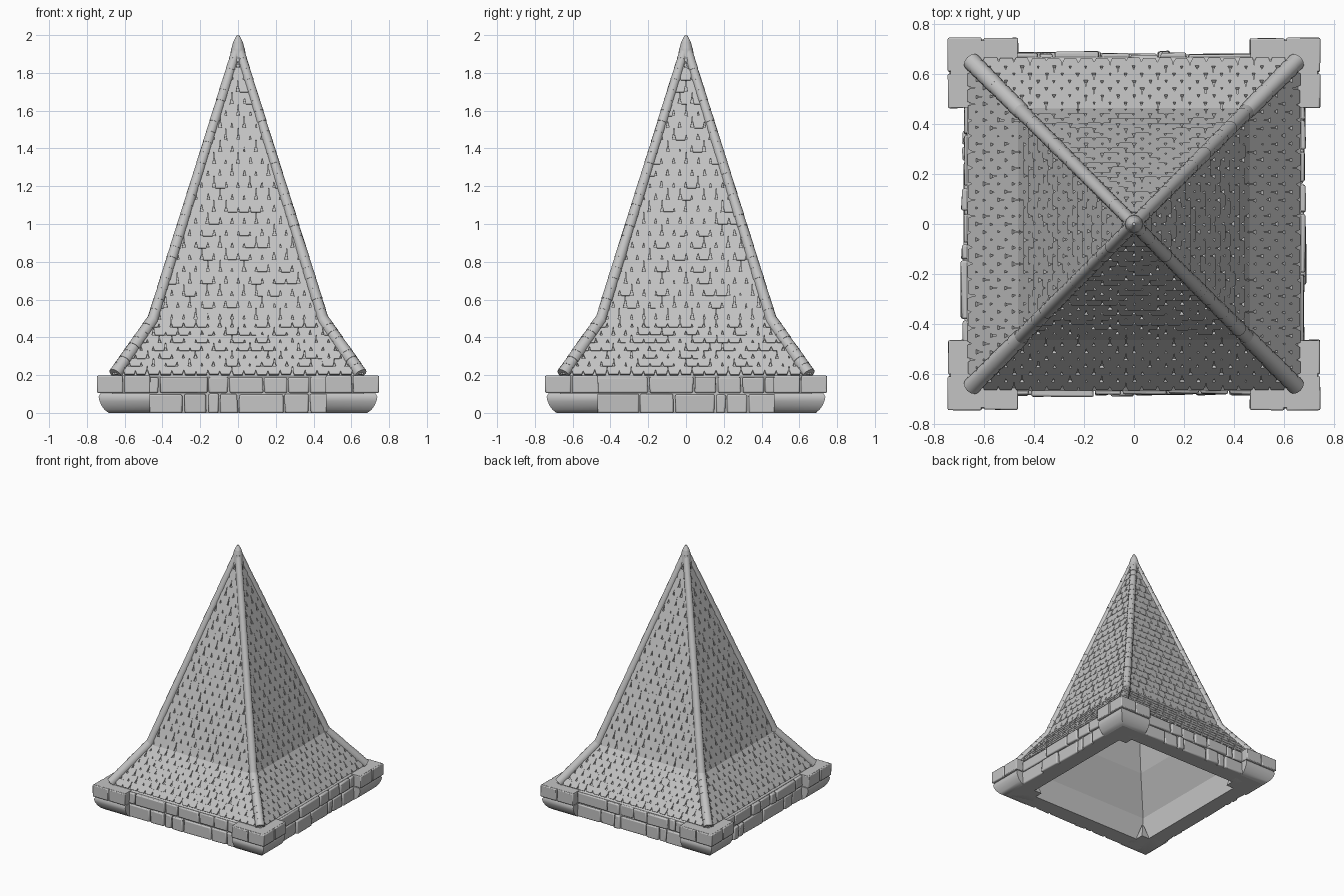
import bpy, bmesh, math, random
from mathutils import Matrix, Vector

random.seed(4)
if "Cube" in bpy.data.objects:
    bpy.data.objects.remove(bpy.data.objects["Cube"])

stone = bpy.data.materials.new("pale grey stone")
stone.use_nodes = True
GREY = (0.55, 0.55, 0.55, 1)
stone.diffuse_color = GREY
stone.node_tree.nodes["Principled BSDF"].inputs["Base Color"].default_value = GREY

TURNS = [Matrix.Rotation(k * math.pi / 2, 4, "Z") for k in range(4)]
EAVE, BREAK, APEX = (0.655, 0.2), (0.452, 0.49), (0.0, 1.95)


def finish(bm, name, bevel=0, smooth=False):
    bmesh.ops.recalc_face_normals(bm, faces=bm.faces)
    mesh = bpy.data.meshes.new(name)
    bm.to_mesh(mesh)
    bm.free()
    mesh.materials.append(stone)
    obj = bpy.data.objects.new(name, mesh)
    bpy.context.collection.objects.link(obj)
    if bevel:
        mod = obj.modifiers.new("worn edges", "BEVEL")
        mod.width, mod.segments = bevel, 2
    if smooth:
        bpy.ops.object.select_all(action="DESELECT")
        obj.select_set(True)
        bpy.context.view_layer.objects.active = obj
        bpy.ops.object.shade_smooth_by_angle(angle=math.radians(40))


def bridge(bm, a, b):
    for k in range(len(a)):
        j = (k + 1) % len(a)
        bm.faces.new((a[k], a[j], b[j], b[k]))


def square_shell(name, profile):
    """Sweep (half width, height) points round a square; zero width is a point."""
    bm = bmesh.new()
    rings = [[bm.verts.new(m @ Vector((h, -h, z))) for m in TURNS] for h, z in profile]
    for a, b in zip(rings, rings[1:]):
        bridge(bm, a, b)
    bmesh.ops.remove_doubles(bm, verts=bm.verts, dist=1e-5)
    finish(bm, name)


def block(bm, turn, lo, hi, wobble=0.004):
    """Slightly uneven stone box."""
    for v in bmesh.ops.create_cube(bm, size=2)["verts"]:
        corner = [h if c > 0 else l for c, l, h in zip(v.co, lo, hi)]
        shift = [random.uniform(-wobble, wobble) for _ in range(2)]
        v.co = turn @ (Vector(corner) + Vector((*shift, 0)))


def corner_stone(bm, turn, profile):
    """L-shaped corner stone built from (outer reach, height) layers."""
    side, back = 0.466, 0.56
    rings = []
    for o, z in profile:
        plan = [(side, -o), (o, -o), (o, -side), (back, -side), (back, -back), (side, -back)]
        rings.append([bm.verts.new(turn @ Vector((x, y, z))) for x, y in plan])
    for a, b in zip(rings, rings[1:]):
        bridge(bm, a, b)
    bm.faces.new(rings[0])
    bm.faces.new(rings[-1])


def tile_slope(bm, turn, start, end, rows, width, lift):
    """Rows of nearly flush tiles whose tapered lower ends leave notches."""
    (h0, z0), (h1, z1) = start, end
    normal = Vector((0, -(z1 - z0), h0 - h1)).normalized()

    def place(x, t, up):
        half = max(h0 + (h1 - h0) * t, 0)
        x = max(-half, min(half, x))
        return turn @ (Vector((x, -half, z0 + (z1 - z0) * t)) + normal * up)

    for r in range(rows):
        low, step = r / rows, 1 / rows
        half = h0 + (h1 - h0) * low
        count = int(half / width) + 2
        for c in range(-count, count + 1):
            x = (c + 0.5 * (r % 2)) * width + random.uniform(-0.003, 0.003)
            if abs(x) - width / 2 > half:
                continue
            full, tip = width * 0.5, width * random.uniform(0.33, 0.41)
            drop = low - step * random.uniform(0, 0.06)
            top = min(low + step * 1.02, 1)
            bend = low + step * random.uniform(0.45, 0.65)
            outline = [(-tip, drop), (tip, drop), (full, bend),
                       (full, top), (-full, top), (-full, bend)]
            thick = lift * random.uniform(0.94, 1.06)
            under = [bm.verts.new(place(x + dx, t, -0.004)) for dx, t in outline]
            over = [bm.verts.new(place(x + dx, t, thick * (1 - (t - low) / step * 0.15)))
                    for dx, t in outline]
            bm.faces.new(over)
            bridge(bm, under, over)


def ridge_run(bm, a, b, count, r0, r1):
    """Tapered round caps laid end over end from a up to b."""
    turn = (b - a).to_track_quat("Z", "Y").to_matrix().to_4x4()
    for i in range(count):
        mid = a.lerp(b, (i + 0.5) / count)
        r = (r0 + (r1 - r0) * i / count) * random.uniform(0.97, 1.03)
        bmesh.ops.create_cone(bm, cap_ends=True, segments=12, radius1=r, radius2=r * 0.94,
                              depth=(b - a).length / count * 1.12,
                              matrix=Matrix.Translation(mid) @ turn)


# Hollow roof shell standing on a square wall ring
square_shell("roof_body", [(0, 1.75), (0.41, 0.47), (0.55, 0.2), (0.55, 0), (0.668, 0),
                           (0.668, 0.19), EAVE, BREAK, APEX])

# Tiles on the flared skirt and on the steep spire
for name, start, end, rows in (("skirt_tiles", EAVE, BREAK, 7), ("spire_tiles", BREAK, APEX, 23)):
    bm = bmesh.new()
    for turn in TURNS:
        tile_slope(bm, turn, start, end, rows, 0.064, 0.012)
    finish(bm, name)

# Round ridge caps down the four hips
bm = bmesh.new()
for turn in TURNS:
    foot, knee, tip = (turn @ Vector((h, -h, z)) for h, z in
                       ((0.648, 0.208), BREAK, (0.004, 1.93)))
    ridge_run(bm, foot, knee, 8, 0.036, 0.034)
    ridge_run(bm, knee, tip, 26, 0.031, 0.026)
finish(bm, "ridge_caps", smooth=True)

# Pointed finial
bm = bmesh.new()
for low, high, r0, r1 in ((1.86, 1.93, 0.046, 0.036), (1.925, 1.965, 0.036, 0.025),
                          (1.965, 2.0, 0.025, 0.006)):
    bmesh.ops.create_cone(bm, cap_ends=True, segments=12, radius1=r0, radius2=r1,
                          depth=high - low, matrix=Matrix.Translation((0, 0, (low + high) / 2)))
finish(bm, "finial", smooth=True)

# Two courses of wall stones between the corners
bm = bmesh.new()
for turn in TURNS:
    for z0, z1 in ((0.0, 0.102), (0.106, 0.192)):
        x = -0.48
        while x < 0.47:
            w = random.choice((0.06, 0.11, 0.13, 0.2, 0.26)) * random.uniform(0.9, 1.1)
            end = x + w if x + w < 0.42 else 0.48
            block(bm, turn, (x + 0.004, -random.uniform(0.678, 0.692), z0),
                  (end - 0.004, -0.6, z1 - random.uniform(0, 0.006)))
            x = end
finish(bm, "wall_stones", bevel=0.008, smooth=True)

# Corner stones: a faced upper course over a rounded lower course
bm = bmesh.new()
for turn in TURNS:
    corner_stone(bm, turn, [(0.735, 0.106), (0.735, 0.198)])
finish(bm, "upper_corner_stones")

bm = bmesh.new()
for turn in TURNS:
    block(bm, turn, (0.61, -0.746, 0.106), (0.746, -0.61, 0.197), 0.001)
    block(bm, turn, (0.464, -0.745, 0.106), (0.602, -0.68, 0.197), 0.002)
    block(bm, turn, (0.68, -0.602, 0.106), (0.745, -0.464, 0.197), 0.002)
finish(bm, "upper_corner_facing", bevel=0.006, smooth=True)

bm = bmesh.new()
for turn in TURNS:
    corner_stone(bm, turn, [(0.685, 0.0), (0.706, 0.016), (0.722, 0.038),
                            (0.733, 0.062), (0.738, 0.085), (0.73, 0.102)])
finish(bm, "lower_corner_stones", smooth=True)

# Small pointed brackets in the inner corners
bm = bmesh.new()
for turn in TURNS:
    place = turn @ Matrix.Translation((0.52, -0.52, 0.06)) @ Matrix.Rotation(math.pi / 4, 4, "Z")
    bmesh.ops.create_cone(bm, cap_ends=True, segments=4, radius1=0.05, radius2=0.005,
                          depth=0.12, matrix=place)
finish(bm, "inner_corner_brackets")
